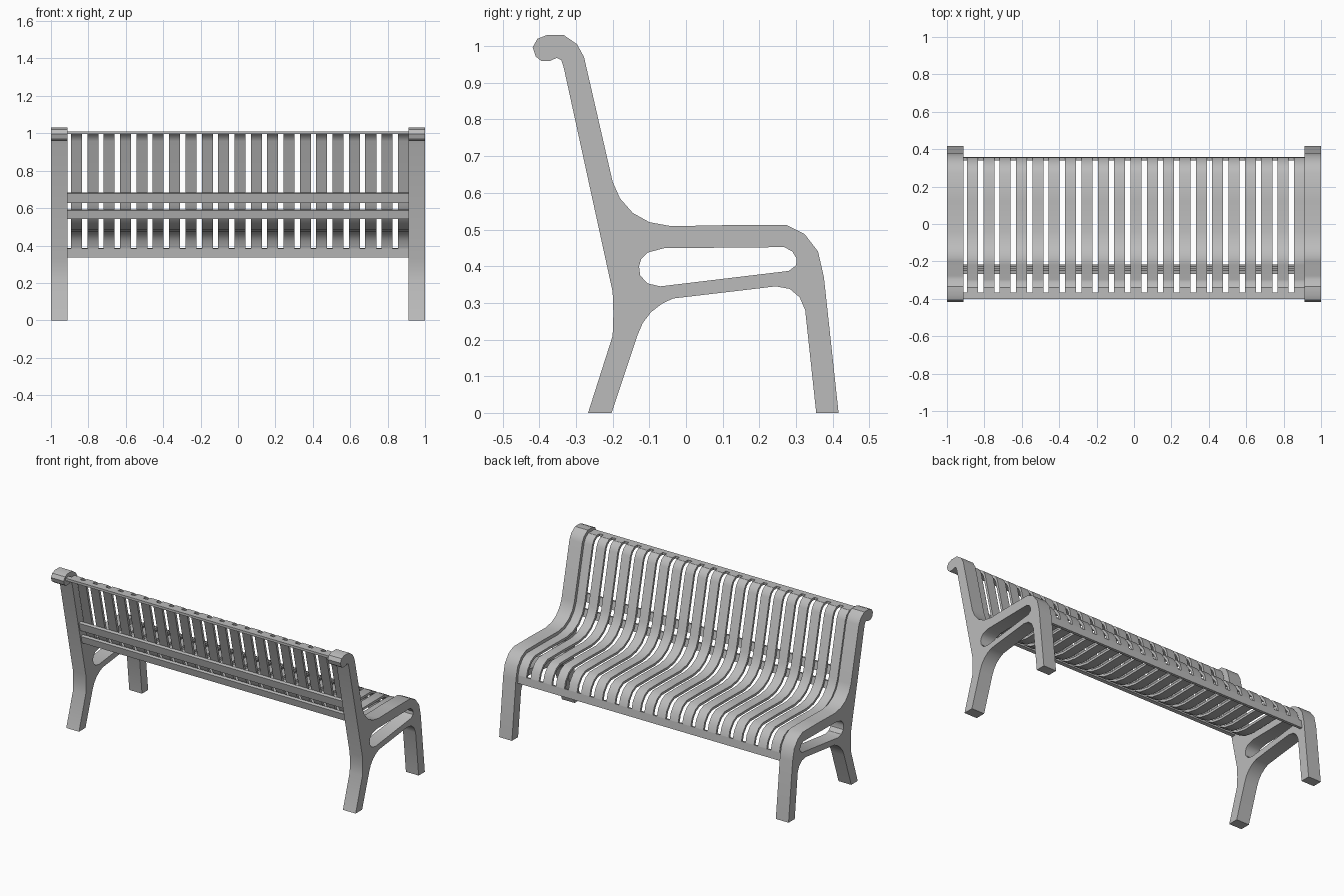
import bpy, bmesh, math
from mathutils import Vector

default_cube = bpy.data.objects.get("Cube")
if default_cube:
    bpy.data.objects.remove(default_cube, do_unlink=True)

# One painted metal colour
metal = bpy.data.materials.new("grey_metal")
metal.use_nodes = True
GREY = (0.5, 0.5, 0.5, 1.0)
metal.diffuse_color = GREY
metal.node_tree.nodes["Principled BSDF"].inputs["Base Color"].default_value = GREY

INNER, OUTER = 0.912, 1.0


def add_extrusion(bm, loops, x_start, x_end):
    """Fill closed (y, z) loops, holes included, and extrude them along x."""
    edges = []
    for loop in loops:
        verts = [bm.verts.new((x_start, y, z)) for y, z in loop]
        edges += [bm.edges.new((a, b)) for a, b in zip(verts, verts[1:] + verts[:1])]
    filled = bmesh.ops.triangle_fill(bm, edges=edges, use_beauty=True)
    faces = [g for g in filled["geom"] if isinstance(g, bmesh.types.BMFace)]
    extruded = bmesh.ops.extrude_face_region(bm, geom=faces, use_keep_orig=True)
    moved = [g for g in extruded["geom"] if isinstance(g, bmesh.types.BMVert)]
    bmesh.ops.translate(bm, verts=moved, vec=(x_end - x_start, 0, 0))


def make_object(name, bm):
    bmesh.ops.recalc_face_normals(bm, faces=bm.faces)
    mesh = bpy.data.meshes.new(name)
    bm.to_mesh(mesh)
    bm.free()
    mesh.materials.append(metal)
    obj = bpy.data.objects.new(name, mesh)
    bpy.context.collection.objects.link(obj)
    bpy.ops.object.select_all(action="DESELECT")
    obj.select_set(True)
    bpy.context.view_layer.objects.active = obj
    bpy.ops.object.shade_smooth_by_angle(angle=math.radians(32))
    return obj


def offset_path(path, distance):
    """Shift an open path to its left, keeping an even distance at corners."""
    points = [Vector(p) for p in path]
    dirs = [(b - a).normalized() for a, b in zip(points, points[1:])]
    result = []
    for i, point in enumerate(points):
        before, after = dirs[max(i - 1, 0)], dirs[min(i, len(dirs) - 1)]
        middle = (before + after).normalized()
        normal = Vector((-middle.y, middle.x))
        result.append(tuple(point + normal * distance / middle.dot(after)))
    return result


def band(upper, lower):
    return upper + lower[::-1]


# Side frame profile (y, z): legs and underside, seat and back, scroll and rear
underside = [(-.267, 0), (-.203, 0), (-.133, .21), (-.118, .245), (-.095, .275),
             (-.065, .298), (-.035, .312), (.245, .345), (.283, .338),
             (.31, .315), (.325, .28), (.355, 0), (.416, 0)]
sitting_curve = [(.376, .37), (.36, .44), (.323, .488), (.275, .512), (.12, .512),
                 (-.04, .509), (-.1, .52), (-.145, .545), (-.18, .585), (-.2, .63),
                 (-.278, .97), (-.297, 1.005), (-.333, 1.03)]
scroll_and_rear = [(-.38, 1.03), (-.405, 1.02), (-.418, .997), (-.41, .972),
                   (-.395, .96), (-.37, .96), (-.352, .968), (-.34, .962),
                   (-.333, .94), (-.2, .33), (-.198, .27), (-.2, .21)]
opening = [(-.128, .4), (-.125, .375), (-.105, .353), (-.07, .345), (.28, .387),
           (.3, .402), (.302, .42), (.29, .44), (.268, .452), (-.06, .449),
           (-.105, .437), (-.122, .42)]
outline = underside + sitting_curve + scroll_and_rear

for side, name in ((1, "left_side_frame"), (-1, "right_side_frame")):
    bm = bmesh.new()
    add_extrusion(bm, [outline, opening], side * INNER, side * OUTER)
    make_object(name, bm)

# Slotted seat sheet, recessed inside the frame outline
sheet_path = [(.379, .34), (.374, .39)] + sitting_curve[1:] + [(-.367, 1.03), (-.4, 1.03)]
top = offset_path(sheet_path, 0.02)
bottom = offset_path(sheet_path, 0.035)

bm = bmesh.new()
SLATS, PITCH, SLAT_WIDTH = 21, 0.0874, 0.059
for i in range(SLATS):
    x = -0.893 + i * PITCH
    add_extrusion(bm, [band(top[1:-1], bottom[1:-1])], x, min(x + SLAT_WIDTH, INNER))
make_object("seat_slats", bm)

# Solid strips that close the slots at both ends of the sheet
for name, part in (("front_lip", slice(0, 2)), ("top_lip", slice(-2, None))):
    bm = bmesh.new()
    add_extrusion(bm, [band(top[part], bottom[part])], -INNER, INNER)
    make_object(name, bm)

# Two flat rails behind the lower part of the back
lean = (sitting_curve[10][0] - sitting_curve[9][0]) / (sitting_curve[10][1] - sitting_curve[9][1])
for name, low, high in (("lower_back_rail", .555, .6), ("upper_back_rail", .64, .69)):
    line = [(-.2 + lean * (z - .63), z) for z in (low, high)]
    bm = bmesh.new()
    add_extrusion(bm, [band(offset_path(line, .035), offset_path(line, .055))], -INNER, INNER)
    make_object(name, bm)
